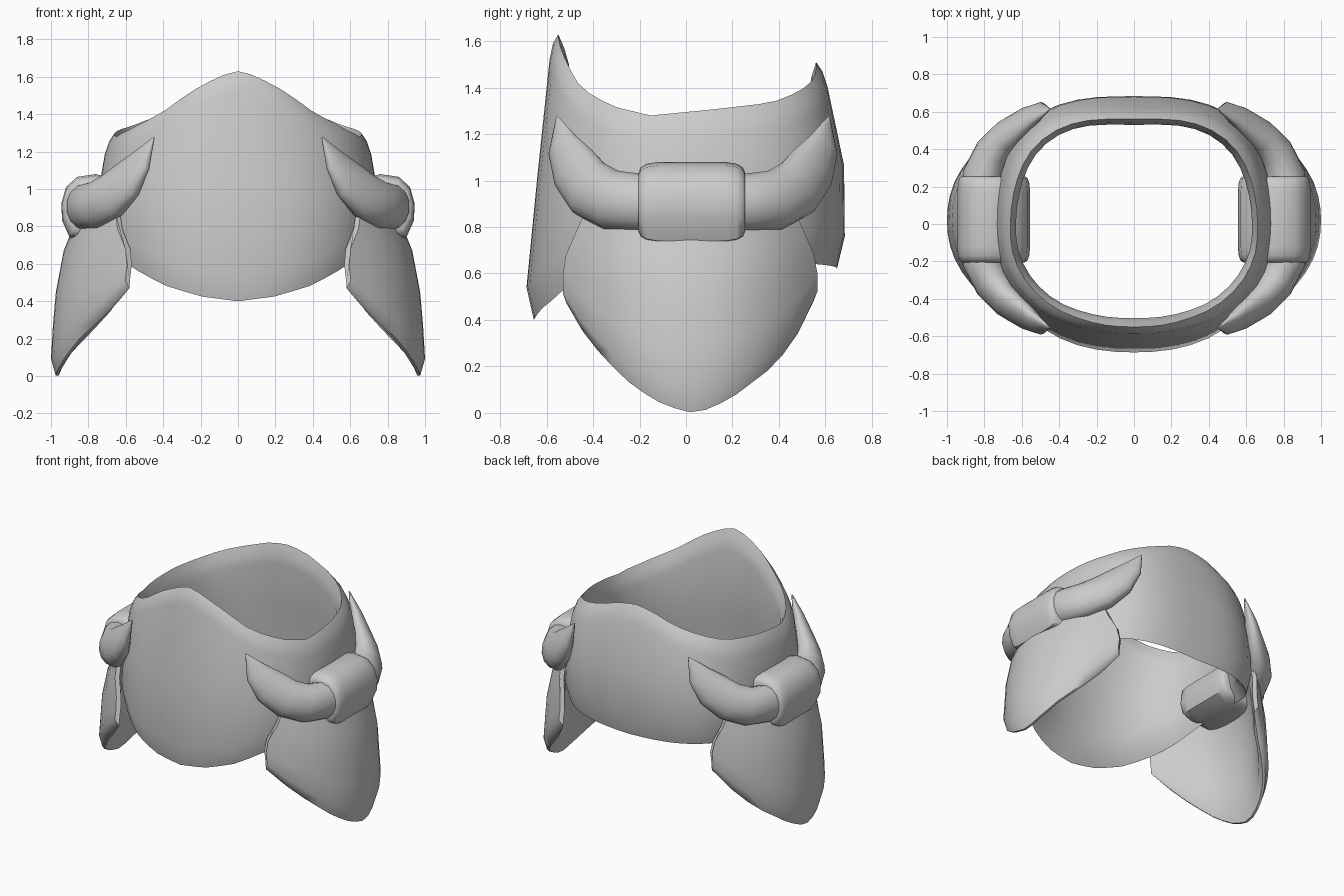
import bpy, bmesh, math
from mathutils import Vector

if "Cube" in bpy.data.objects:
    bpy.data.objects.remove(bpy.data.objects["Cube"])


def lerp(table, x):
    if x <= table[0][0]:
        return table[0][1]
    for (a, p), (b, q) in zip(table, table[1:]):
        if x <= b:
            return p + (q - p) * (x - a) / (b - a)
    return table[-1][1]


def make(name, bm, mirror=False, angle=50):
    bmesh.ops.recalc_face_normals(bm, faces=bm.faces)
    me = bpy.data.meshes.new(name)
    bm.to_mesh(me)
    bm.free()
    ob = bpy.data.objects.new(name, me)
    bpy.context.collection.objects.link(ob)
    if mirror:
        ob.modifiers.new("Mirror", 'MIRROR')
    bpy.ops.object.select_all(action='DESELECT')
    ob.select_set(True)
    bpy.context.view_layer.objects.active = ob
    bpy.ops.object.shade_smooth_by_angle(angle=math.radians(angle))
    return ob


def skin(bm, rings, loop=False):
    # Bridge consecutive closed rings of points; loop joins last to first, else cap
    vs = [[bm.verts.new(p) for p in r] for r in rings]
    n = len(vs[0])
    for i in range(len(vs) if loop else len(vs) - 1):
        a, b = vs[i], vs[(i + 1) % len(vs)]
        for j in range(n):
            k = (j + 1) % n
            bm.faces.new((a[j], a[k], b[k], b[j]))
    if not loop:
        bm.faces.new(vs[0])
        bm.faces.new(vs[-1])


# Waist band: closed wall with peaked front and back
TOP = [(0, 1.63), (10, 1.605), (25, 1.52), (40, 1.40), (58, 1.32), (75, 1.28),
       (100, 1.305), (125, 1.335), (140, 1.385), (155, 1.44), (168, 1.495), (180, 1.51)]
BOTTOM = [(0, .40), (15, .425), (30, .48), (45, .565), (70, .71), (90, .78),
          (110, .74), (135, .645), (160, .63), (180, .62)]
FRONT = [(.4, .69), (.6, .685), (1.48, .59), (1.63, .58)]
BACK = [(.6, .685), (1.1, .68), (1.4, .61), (1.51, .59)]
SIDE = [(.6, .77), (.8, .755), (1.07, .735), (1.3, .69), (1.63, .58)]


def band_point(deg, z, inset):
    r = math.radians(deg)
    s, c = math.sin(r), -math.cos(r)
    a = lerp(SIDE, z) - inset
    b = lerp(FRONT if c < 0 else BACK, z) - inset
    n = 2.27 - inset if c < 0 else 2.27 + .58 * c - 1.5 * inset
    k = (abs(s) ** n + abs(c) ** n) ** (-1 / n)
    return (a * s * k, b * c * k, z)


bm = bmesh.new()
rings = []
for i in range(48):
    d = i * 7.5
    m = min(d, 360 - d)
    t, b = lerp(TOP, m), lerp(BOTTOM, m)
    section = [(b, .035), (b + .14, 0), ((t + b) / 2, 0), (t - .11, 0), (t - .04, .01),
               (t, .03), (t - .06, .06), (t - .13, .085), ((t + b) / 2, .10),
               (b + .2, .10), (b + .09, .085)]
    rings.append([band_point(d, z, q) for z, q in section])
skin(bm, rings, True)
make("waist_band", bm, angle=65)

# Hip plates: curved leaf-shaped panels hanging at each side
EDGE = [(-.53, .47), (-.505, .41), (-.37, .24), (-.23, .11), (-.1, .035), (.01, .002),
        (.1, .015), (.21, .07), (.4, .21), (.545, .41), (.565, .48)]
OUT = [(0, 1.0), (.15, 1.0), (.55, .965), (.75, .91), (.92, .83)]


def plate_point(y, z, inset):
    mid = .02
    yy = mid + (y - mid) * (1 - .16 * max(0, (z - .65) / .2))
    x = lerp(OUT, z) * (1 - (abs(yy - mid) / .695) ** 2.1) ** .5
    # move inward roughly along the plan normal
    return (x - inset * .85, yy - (yy - mid) * inset, z)


bm = bmesh.new()
rings = []
for i in range(17):
    y = -.53 + 1.095 * i / 16
    end = i in (0, 16)
    lo, hi = lerp(EDGE, y), .89
    rise = [0, .1, .3, .5, .75, 1]
    outer = [plate_point(y, lo + (hi - lo) * f, .03 if f == 0 else 0) for f in rise]
    inner = [plate_point(y, lo + (hi - lo) * f, .03 if end else .05 if f == 0 else .075)
             for f in reversed(rise)]
    rings.append(outer + inner)
skin(bm, rings)
make("hip_plate", bm, True)

# Horns: tapered curved sweep, one forward and one back on each side
PATH = [((.80, -.08, .905), .13, .11), ((.81, -.20, .905), .125, .11),
        ((.755, -.32, .915), .13, .10), ((.675, -.415, .965), .13, .085),
        ((.59, -.48, 1.05), .12, .065), ((.52, -.53, 1.15), .08, .038),
        ((.45, -.555, 1.275), .004, .004)]
for name, flip in (("front_horn", 1), ("back_horn", -1)):
    bm = bmesh.new()
    pts = [Vector(p[0]) for p in PATH]
    rings = []
    for i, (p, w, h) in enumerate(PATH):
        tan = (pts[min(i + 1, 6)] - pts[max(i - 1, 0)]).normalized()
        side = Vector((.8, -.6, .1)) if i > 1 else Vector((1, -.15, 0))
        side = (side - tan * side.dot(tan)).normalized()
        up = tan.cross(side)
        ring = []
        for j in range(14):
            a = j * math.tau / 14
            q = pts[i] + up * (w * math.cos(a)) + side * (h * math.sin(a))
            ring.append((q.x, q.y if flip == 1 else .06 - q.y, q.z))
        rings.append(ring)
    skin(bm, rings)
    make(name, bm, True)

# Side blocks: rounded knots clasping the horns through the band
KNOT = [(.555, .86), (.57, .97), (.66, 1.05), (.76, 1.08), (.86, 1.065), (.92, 1.01),
        (.945, .92), (.94, .83), (.90, .74), (.80, .73), (.66, .745), (.575, .78)]
bm = bmesh.new()
rings = []
for y, s in ((-.205, .72), (-.195, .86), (-.17, .95), (-.12, 1), (.17, 1),
             (.22, .95), (.245, .86), (.255, .72)):
    rings.append([(.76 + (x - .76) * (.5 + .5 * s), y, .91 + (z - .91) * s) for x, z in KNOT])
skin(bm, rings)
make("side_block", bm, True)
